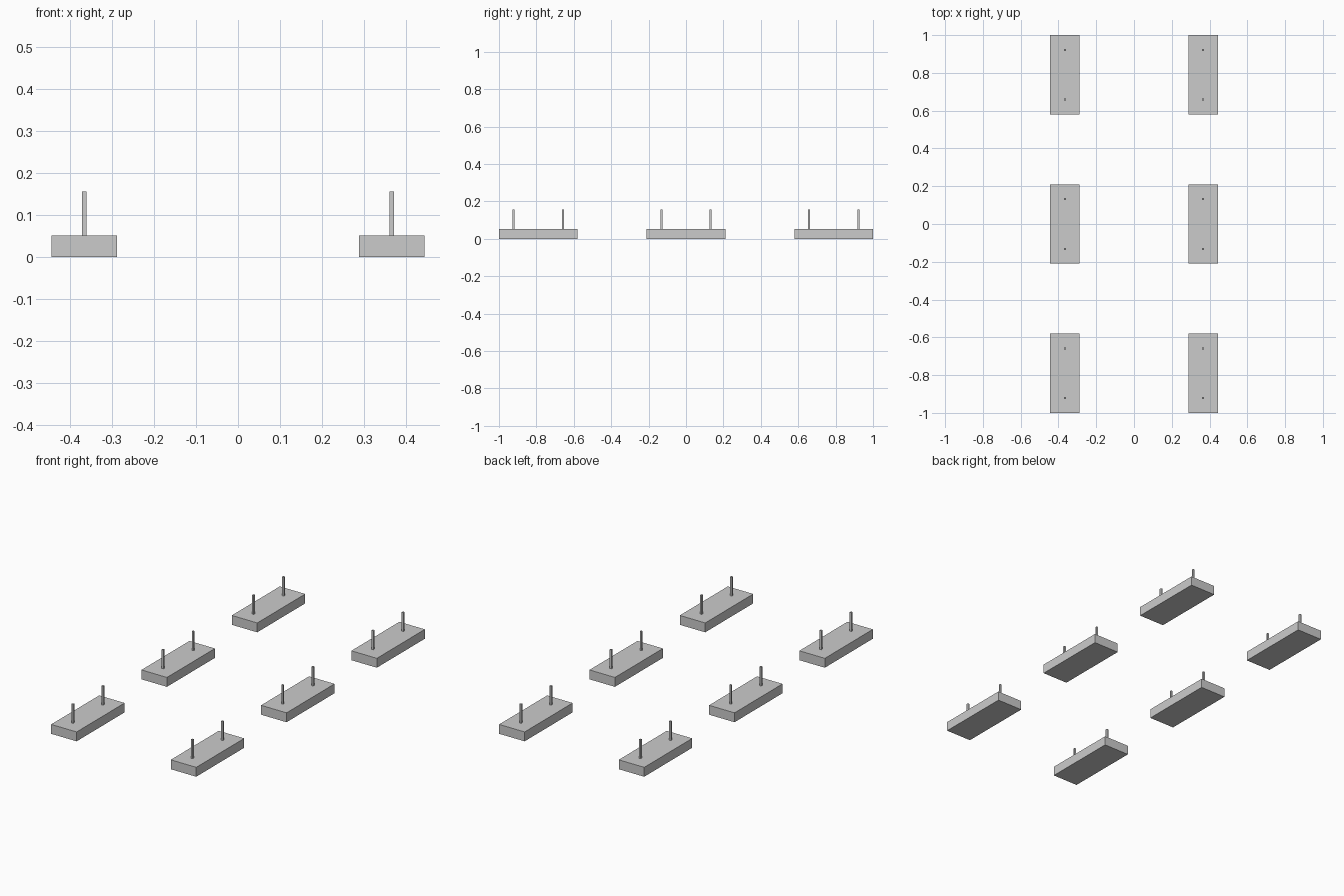
import bpy, bmesh

if "Cube" in bpy.data.objects:
    bpy.data.objects.remove(bpy.data.objects["Cube"])

PAD_W, PAD_L, PAD_H = 0.156, 0.42, 0.052
PIN_W, PIN_TOP, PIN_OFFSET = 0.0105, 0.157, 0.132


# Axis-aligned block standing on height z0
def block(name, x, y, z0, size):
    bm = bmesh.new()
    bmesh.ops.create_cube(bm, size=1)
    bmesh.ops.scale(bm, vec=size, verts=bm.verts)
    mesh = bpy.data.meshes.new(name)
    bm.to_mesh(mesh)
    bm.free()
    obj = bpy.data.objects.new(name, mesh)
    obj.location = (x, y, z0 + size[2] / 2)
    bpy.context.collection.objects.link(obj)
    return obj


# Two rows of three foot pads, each with two square pins
for x in (-0.3663, 0.3663):
    for y in (-0.79, 0, 0.79):
        block("foot_pad", x, y, 0, (PAD_W, PAD_L, PAD_H))
        for side in (-1, 1):
            block("pin", x, y + side * PIN_OFFSET, PAD_H,
                  (PIN_W, PIN_W, PIN_TOP - PAD_H))
